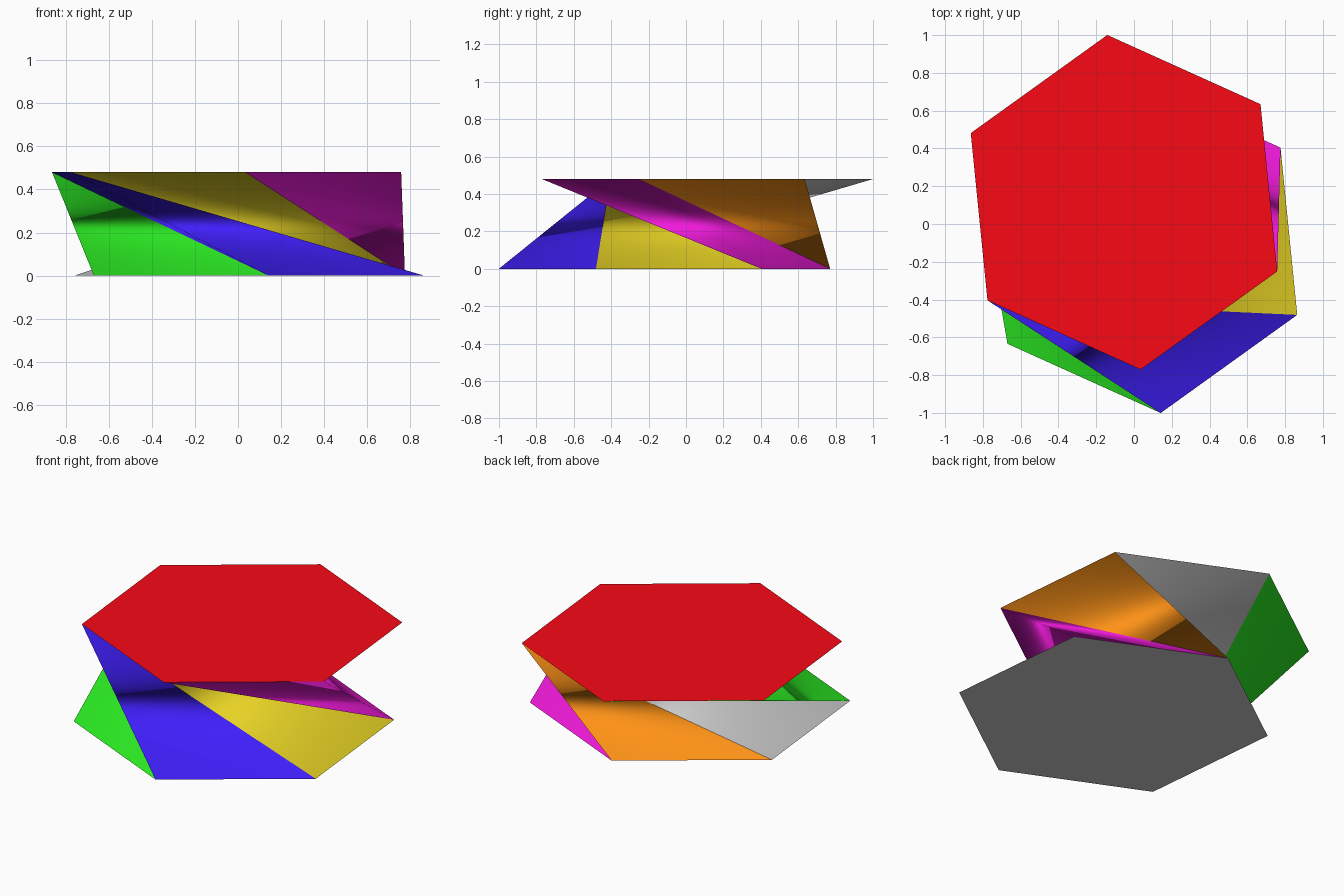
import bpy
from math import radians, cos, sin
from mathutils import Vector

if "Cube" in bpy.data.objects:
    bpy.data.objects.remove(bpy.data.objects["Cube"])

R, H, PHASE = 0.89, 0.48, 35.7
SHIFT = Vector((0.053, -0.115, 0))      # lower hexagon centre, upper one is opposite


def corner(i, top):
    """Corner i of the lower or upper hexagon."""
    a = radians(PHASE + 60 * i)
    p = Vector((R * cos(a), R * sin(a), 0))
    return p - SHIFT + Vector((0, 0, H)) if top else p + SHIFT


def part(name, verts, faces, color=None, normals=None):
    me = bpy.data.meshes.new(name)
    me.from_pydata(verts, [], faces)
    me.update()
    if normals:
        me.shade_smooth()
        me.normals_split_custom_set_from_vertices(normals)
    if color:
        mat = bpy.data.materials.new(name + "_color")
        mat.diffuse_color = (*color, 1)
        mat.use_nodes = True
        mat.node_tree.nodes["Principled BSDF"].inputs["Base Color"].default_value = mat.diffuse_color
        me.materials.append(mat)
    ob = bpy.data.objects.new(name, me)
    bpy.context.collection.objects.link(ob)
    return ob


# End caps
part("top_cap", [corner(i, True) for i in range(6)], [range(6)], (0.95, 0.003, 0.008))
part("bottom_cap", [corner(i, False) for i in range(6)], [range(5, -1, -1)])

# Twisted side panels: lower edge joined to the upper edge 120 degrees behind it.
# Most fold outward along one diagonal, two opposite ones fold inward along the other.
OUT, IN = [(0, 1, 2), (0, 2, 3)], [(0, 1, 3), (1, 2, 3)]
sides = [("magenta", (0.87, 0.01, 0.7), OUT), ("orange", (1.0, 0.29, 0.008), OUT),
         ("grey", None, IN), ("green", (0.025, 0.87, 0.017), OUT),
         ("blue", (0.05, 0.013, 0.95), OUT), ("yellow", (0.8, 0.65, 0.018), IN)]
for n, (label, color, fold) in enumerate(sides):
    quad = [corner(n, False), corner(n + 1, False),
            corner(n - 1, True), corner(n - 2, True)]
    # Ruled-surface normals at each corner give the shaded twist
    normals = [(quad[(k + 1) % 4] - quad[k]).cross(quad[k - 1] - quad[k]).normalized()
               for k in range(4)]
    part(label + "_side", quad, fold, color, normals)
